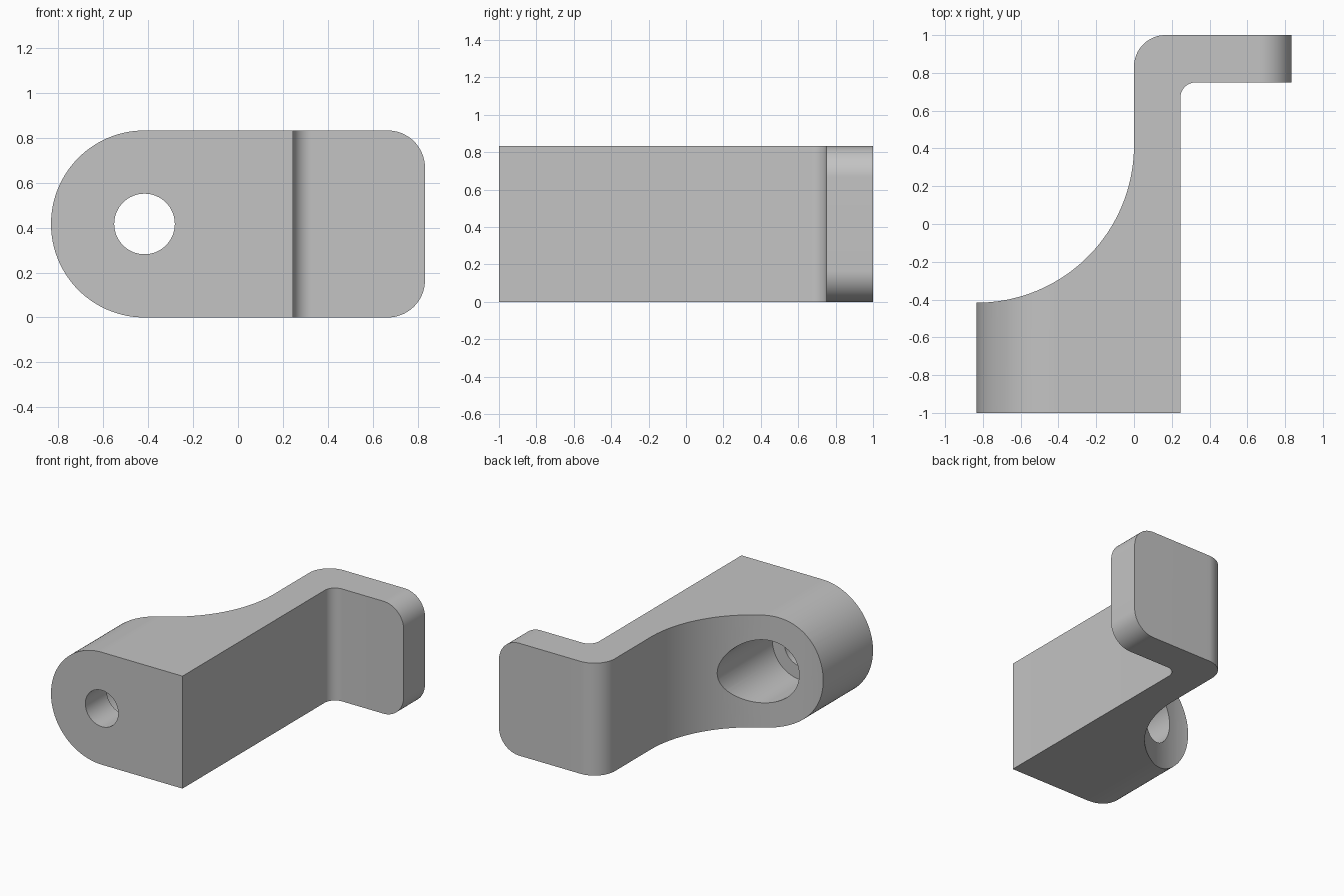
import bpy
import bmesh
from math import sin, cos, radians
from mathutils import Vector

cube = bpy.data.objects.get("Cube")
if cube:
    bpy.data.objects.remove(cube, do_unlink=True)

W = 5 / 6          # half width, also height of the bracket
R = W / 2          # radius of the rounded boss end
WEB = 0.245        # wall thickness
FILLET = W / 5     # outer bend and flange corner radius
MARGIN = 0.1


def arc(cx, cy, r, start, end, steps=24):
    angles = [radians(start + (end - start) * i / steps) for i in range(steps + 1)]
    return [(cx + r * cos(a), cy + r * sin(a)) for a in angles]


def prism(name, points, place, depth):
    """Extrude a closed outline; place maps a 2D point to 3D."""
    bm = bmesh.new()
    face = bm.faces.new([bm.verts.new(place(*p)) for p in points])
    extruded = bmesh.ops.extrude_face_region(bm, geom=[face])["geom"]
    moved = [g for g in extruded if isinstance(g, bmesh.types.BMVert)]
    bmesh.ops.translate(bm, verts=moved, vec=Vector(depth))
    bmesh.ops.recalc_face_normals(bm, faces=bm.faces[:])
    mesh = bpy.data.meshes.new(name)
    bm.to_mesh(mesh)
    bm.free()
    obj = bpy.data.objects.new(name, mesh)
    bpy.context.collection.objects.link(obj)
    return obj


def front_prism(name, points, y0, y1):
    return prism(name, points, lambda x, z: (x, y0, z), (0, y1 - y0, 0))


def combine(target, cutter, operation):
    cutter.hide_render = True
    mod = target.modifiers.new(operation.title(), "BOOLEAN")
    mod.operation, mod.object, mod.solver = operation, cutter, "EXACT"
    graph = bpy.context.evaluated_depsgraph_get()
    result = bpy.data.meshes.new_from_object(target.evaluated_get(graph))
    target.modifiers.clear()
    target.data = result
    bpy.data.objects.remove(cutter, do_unlink=True)


# Plan outline: boss, concave sweep, wall and bent flange
plan = [(-W - MARGIN, -1), (WEB, -1)]
plan += arc(WEB + W / 10, 0.75 - W / 10, W / 10, 180, 90, 12)
plan += [(W + MARGIN, 0.75), (W + MARGIN, 1)]
plan += arc(FILLET, 1 - FILLET, FILLET, 90, 180)
plan += arc(-W, R, W, 0, -90, 48)
plan += [(-W - MARGIN, -R)]
bracket = prism("bracket", plan, lambda x, y: (x, y, -MARGIN), (0, 0, W + 2 * MARGIN))

# Front outline: half-round boss end and rounded flange corners
front = arc(-R, R, R, 90, 270, 64)
front += arc(W - FILLET, FILLET, FILLET, -90, 0)
front += arc(W - FILLET, W - FILLET, FILLET, 0, 90)
combine(bracket, front_prism("outline_cutter", front, -1.2, 1.2), "INTERSECT")

# Bolt hole and the wider counterbore behind it
for name, radius, y0 in (("bolt_hole", 0.135, -1.2), ("counterbore", 0.234, -0.75)):
    circle = arc(-R, R, radius, 0, 360, 64)[:-1]
    combine(bracket, front_prism(name, circle, y0, 0.6), "DIFFERENCE")

# Plain grey finish
grey = bpy.data.materials.new("light_grey")
grey.use_nodes = True
colour = (0.55, 0.55, 0.55, 1)
grey.diffuse_color = colour
grey.node_tree.nodes["Principled BSDF"].inputs["Base Color"].default_value = colour
bracket.data.materials.clear()
bracket.data.materials.append(grey)

bpy.ops.object.select_all(action="DESELECT")
bracket.select_set(True)
bpy.context.view_layer.objects.active = bracket
bpy.ops.object.shade_smooth_by_angle(angle=radians(30))
